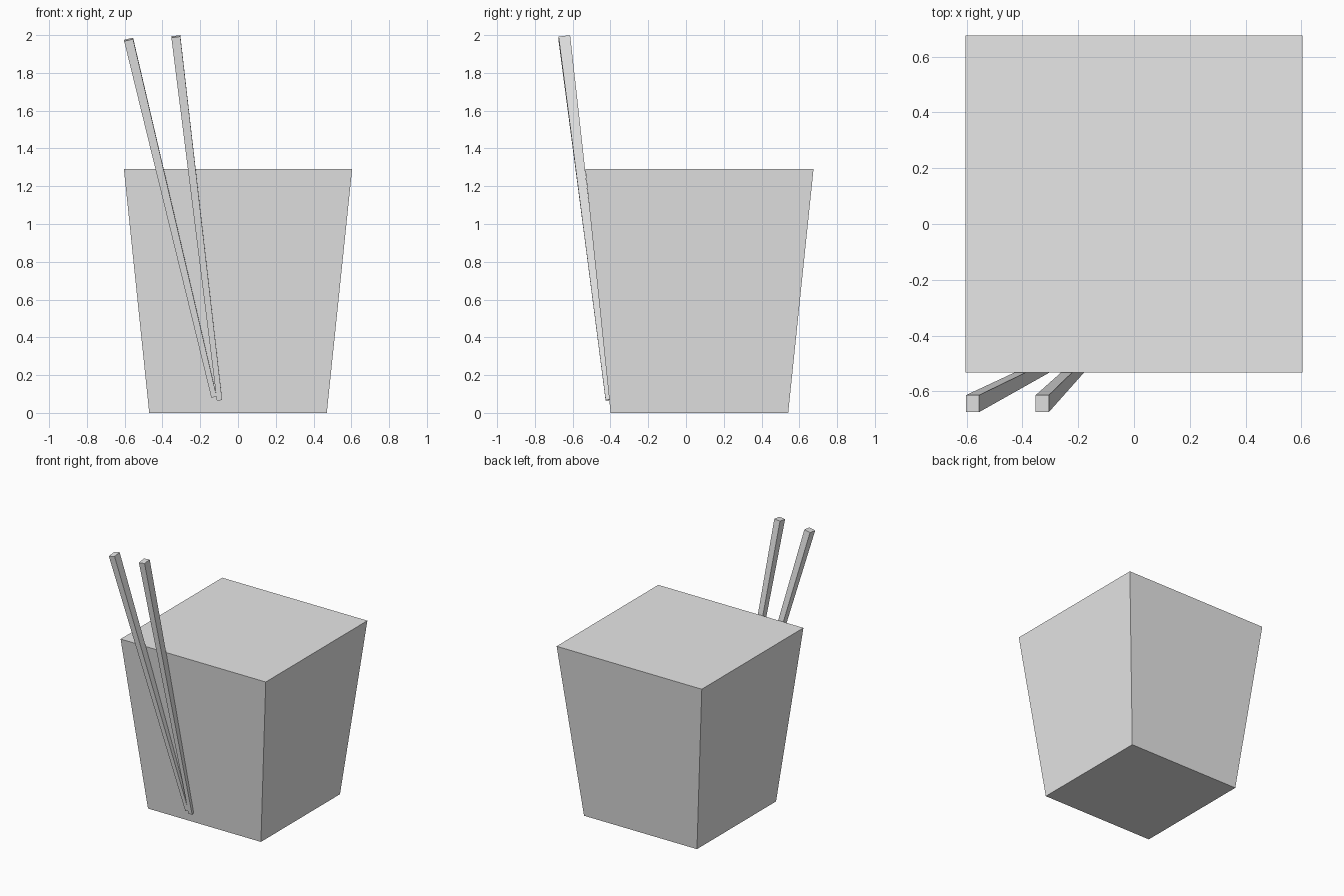
import bpy
import bmesh
from mathutils import Vector

cube = bpy.data.objects.get("Cube")
if cube:
    bpy.data.objects.remove(cube, do_unlink=True)

# One plain grey for every part
grey = bpy.data.materials.new("plain_grey")
grey.use_nodes = True
colour = (0.8, 0.8, 0.8, 1.0)
grey.diffuse_color = colour
grey.node_tree.nodes["Principled BSDF"].inputs["Base Color"].default_value = colour


def tapered_bar(name, bottom, top, bottom_size, top_size, square_ends):
    """Four-sided bar between two centres; ends level or square to its axis."""
    bottom, top = Vector(bottom), Vector(top)
    axis = top - bottom
    bm = bmesh.new()
    rings = []
    for centre, (width, depth) in ((bottom, bottom_size), (top, top_size)):
        ring = []
        for sx, sy in ((-1, -1), (1, -1), (1, 1), (-1, 1)):
            dx, dy = sx * width / 2, sy * depth / 2
            dz = -(axis.x * dx + axis.y * dy) / axis.z if square_ends else 0
            ring.append(bm.verts.new(centre + Vector((dx, dy, dz))))
        rings.append(ring)
    low, high = rings
    bm.faces.new(low[::-1])
    bm.faces.new(high)
    for i in range(4):
        j = (i + 1) % 4
        bm.faces.new((low[i], low[j], high[j], high[i]))
    mesh = bpy.data.meshes.new(name)
    bm.to_mesh(mesh)
    bm.free()
    mesh.materials.append(grey)
    obj = bpy.data.objects.new(name, mesh)
    bpy.context.collection.objects.link(obj)


# Flared box
tapered_bar("takeout_box", (0, 0.071, 0), (0, 0.071, 1.29),
            (0.94, 0.94), (1.208, 1.208), False)

# Two chopsticks leaning against the front of the box
for name, foot, tip in (
    ("outer_chopstick", (-0.127, -0.412, 0.085), (-0.579, -0.644, 1.977)),
    ("inner_chopstick", (-0.098, -0.412, 0.068), (-0.329, -0.644, 1.993)),
):
    tapered_bar(name, foot, tip, (0.028, 0.027), (0.047, 0.061), True)
